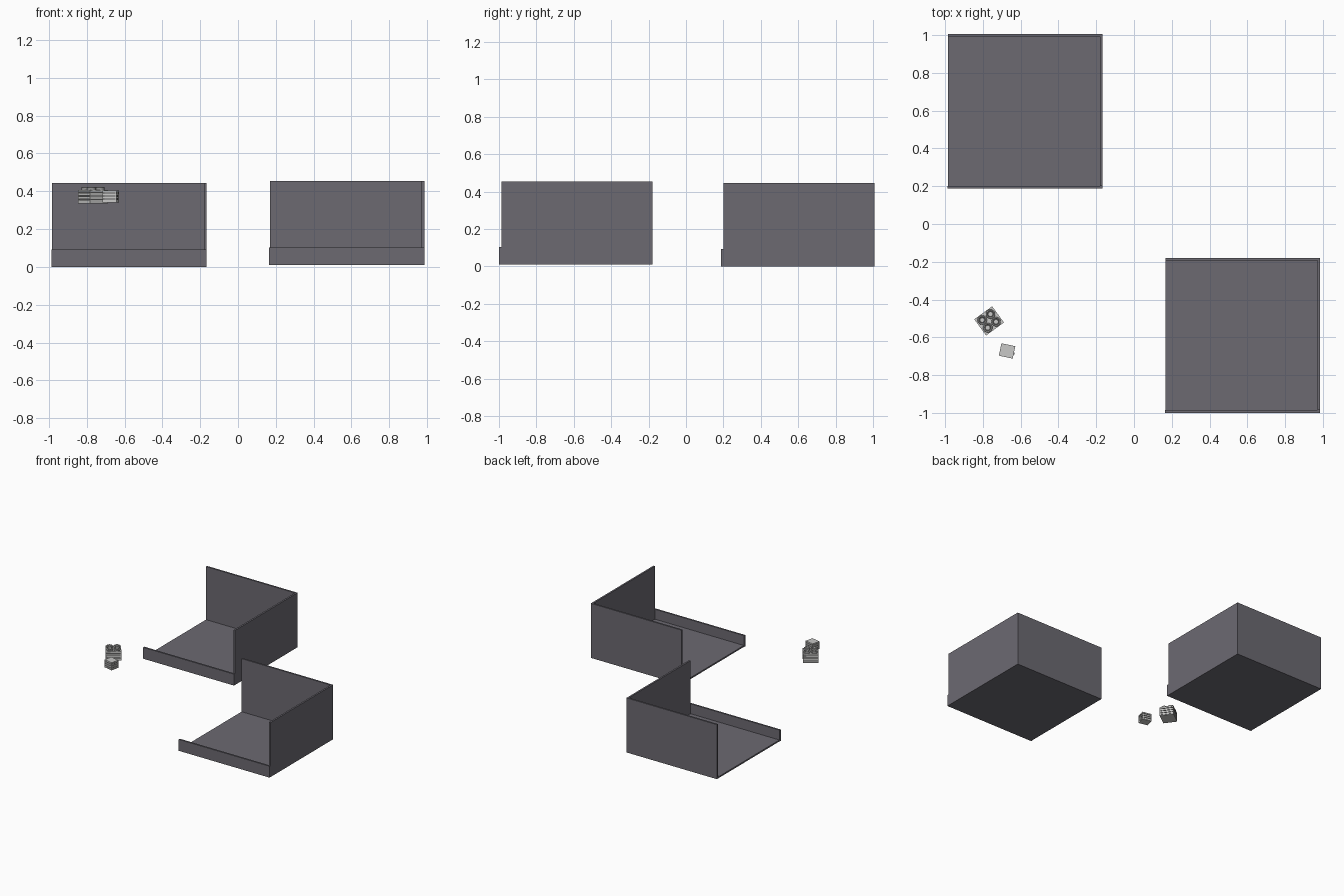
import bpy
import math
from mathutils import Matrix

if "Cube" in bpy.data.objects:
    bpy.data.objects.remove(bpy.data.objects["Cube"], do_unlink=True)


def material(name, r, g, b):
    m = bpy.data.materials.new(name)
    m.use_nodes = True
    m.diffuse_color = (r, g, b, 1)
    m.node_tree.nodes["Principled BSDF"].inputs["Base Color"].default_value = (r, g, b, 1)
    return m


SLATE = material("slate grey", 0.15, 0.143, 0.167)
PALE = material("pale grey", 0.58, 0.58, 0.57)
MID = material("mid grey", 0.3, 0.3, 0.3)
DARK = material("dark grey", 0.09, 0.09, 0.09)


def finish(name, mat, matrix):
    ob = bpy.context.object
    ob.name = name
    ob.data.materials.append(mat)
    ob.matrix_world = matrix @ ob.matrix_world
    return ob


def box(name, mat, lo, hi, matrix=Matrix()):
    """Box spanning two opposite corners."""
    bpy.ops.mesh.primitive_cube_add(size=1)
    size = [b - a for a, b in zip(lo, hi)]
    mid = [(a + b) / 2 for a, b in zip(lo, hi)]
    ob = bpy.context.object
    ob.data.transform(Matrix.Translation(mid) @ Matrix.Diagonal((*size, 1)))
    return finish(name, mat, matrix)


def disc(name, mat, x, y, z, radius, height, matrix):
    bpy.ops.mesh.primitive_cylinder_add(vertices=20, radius=radius, depth=height)
    bpy.context.object.data.transform(Matrix.Translation((x, y, z + height / 2)))
    ob = finish(name, mat, matrix)
    bpy.ops.object.shade_smooth_by_angle()
    return ob


def tray(name, x, y, z):
    """Open corner tray: floor, two tall walls and a low front lip."""
    w, h, lip, t = 0.82, 0.445, 0.093, 0.014
    at = Matrix.Translation((x, y, z))
    box(name + "_floor", SLATE, (0.003, t, 0), (w - t, w - t, 0.012), at)
    box(name + "_back_wall", SLATE, (0.003, w - t, 0), (w, w, h), at)
    box(name + "_side_wall", SLATE, (w - t, t, 0), (w, w - t, h), at)
    box(name + "_front_lip", SLATE, (0, 0, 0), (w, t, lip), at)


def vent_unit(name, x, y, z, turn, w, d, h, slats):
    """Louvred box: dark core, pale cap, slats and corner posts."""
    at = Matrix.Translation((x, y, z)) @ Matrix.Rotation(math.radians(turn), 4, "Z")
    a, b, e = w / 2, d / 2, 0.005
    box(name + "_core", DARK, (e - a, e - b, 0.002), (a - e, b - e, h - 0.002), at)
    pitch = h / slats
    for i in range(slats):
        top = h - i * pitch
        box(name + "_slat", PALE, (-a, -b, top - pitch * 0.62), (a, b, top), at)
    box(name + "_base", PALE, (-a, -b, 0), (a, b, 0.005), at)
    for sx in (-1, 1):
        for sy in (-1, 1):
            px, py = sx * (a - e / 2), sy * (b - e / 2)
            box(name + "_post", PALE, (px - e / 2, py - e / 2, 0),
                (px + e / 2, py + e / 2, h), at)
    return at


def fan(x, y, z, at):
    """Raised ring with a dark well and a hub."""
    bpy.ops.mesh.primitive_torus_add(major_radius=0.021, minor_radius=0.004,
                                     major_segments=20, minor_segments=6)
    bpy.context.object.data.transform(Matrix.Translation((x, y, z + 0.011)))
    finish("fan_rim", PALE, at)
    bpy.ops.object.shade_smooth_by_angle()
    disc("fan_collar", MID, x, y, z, 0.024, 0.009, at)
    disc("fan_well", DARK, x, y, z, 0.019, 0.0105, at)
    disc("fan_hub", PALE, x, y, z, 0.010, 0.014, at)


tray("rear_tray", -0.987, 0.187, 0.0)
tray("front_tray", 0.165, -1.0, 0.01)

# Large vent with four fans, and a small plain one beside it
large = vent_unit("large_vent", -0.767, -0.513, 0.335, 36, 0.117, 0.106, 0.073, 4)
for fx in (-1, 1):
    for fy in (-1, 1):
        fan(fx * 0.027, fy * 0.025, 0.073, large)

small = vent_unit("small_vent", -0.672, -0.672, 0.34, -12, 0.075, 0.067, 0.063, 4)
box("small_vent_valve", MID, (0.035, -0.01, 0.045), (0.041, 0, 0.055), small)
